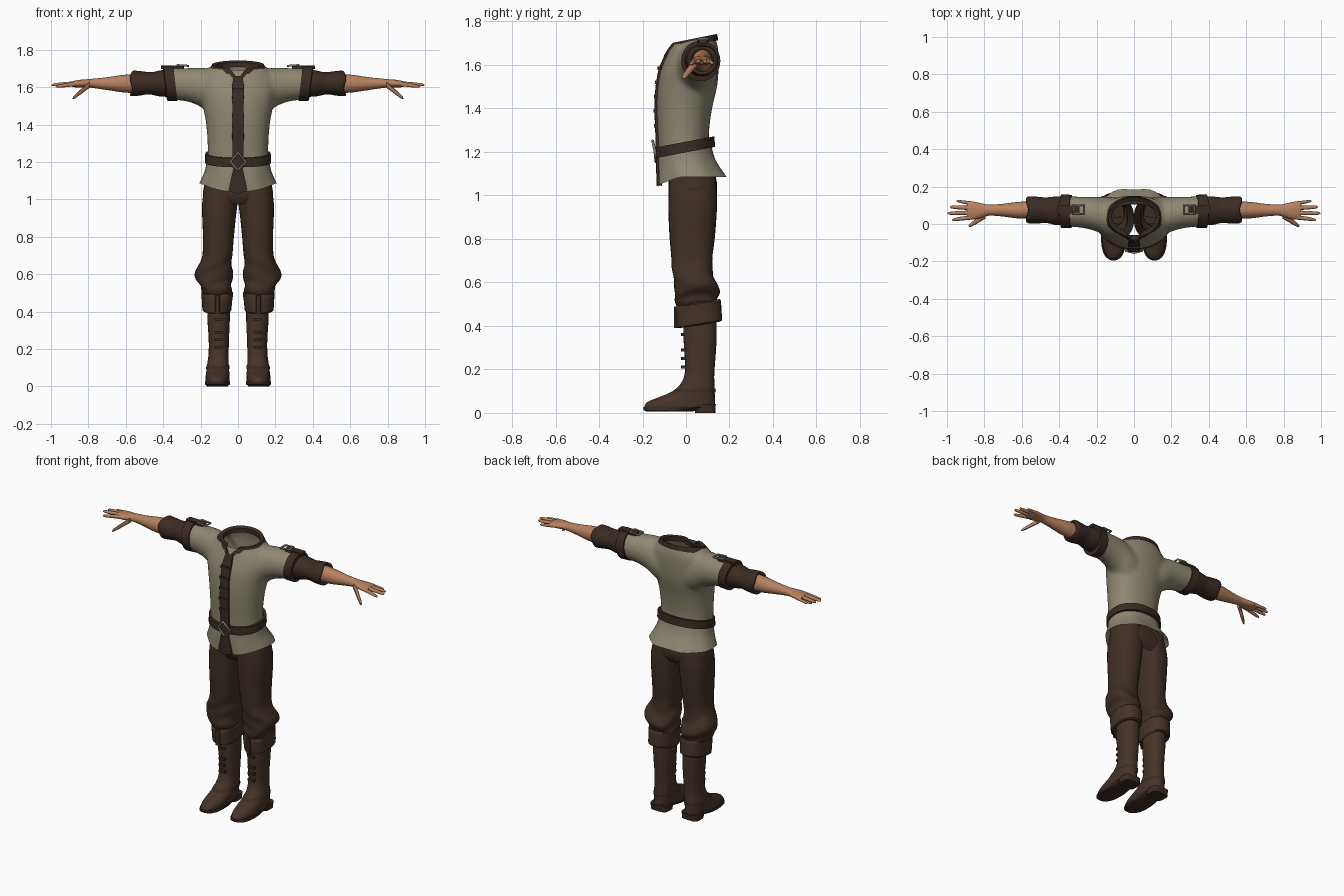
import bpy, bmesh, math
from mathutils import Vector


def material(name, rgb):
    m = bpy.data.materials.new(name)
    m.diffuse_color = (*rgb, 1)
    return m


TAN = material("linen_tan", (0.27, 0.245, 0.165))
BROWN = material("trouser_brown", (0.050, 0.029, 0.020))
BOOT = material("boot_leather", (0.060, 0.034, 0.022))
DARK = material("dark_leather", (0.042, 0.024, 0.017))
SKIN = material("skin", (0.47, 0.22, 0.115))
METAL = material("buckle_metal", (0.22, 0.23, 0.19))


def finish(name, bm, mat, mirror=False):
    bmesh.ops.recalc_face_normals(bm, faces=bm.faces)
    me = bpy.data.meshes.new(name)
    bm.to_mesh(me)
    bm.free()
    me.materials.append(mat)
    ob = bpy.data.objects.new(name, me)
    bpy.context.collection.objects.link(ob)
    if mirror:
        ob.modifiers.new("mirror", 'MIRROR').use_mirror_merge = False
    return ob


def refine(rings, sub):
    """Catmull-Rom interpolation between cross-sections."""
    rs = [Vector(r) for r in rings]
    out = []
    for i in range(len(rs) - 1):
        a, b, c, d = rs[max(i - 1, 0)], rs[i], rs[i + 1], rs[min(i + 2, len(rs) - 1)]
        for k in range(sub):
            t = k / sub
            out.append(0.5 * (2 * b + (c - a) * t + (2 * a - 5 * b + 4 * c - d) * t * t
                              + (3 * b - a - 3 * c + d) * t ** 3))
    return out + [rs[-1]]


def loft(name, mat, rings, n=32, p=2.0, axis='z', caps=(0, 0), sub=3, mirror=False, warp=None):
    """Superellipse rings (t, a0, a1, b0, b1); a, b are x, y along z or y, z along x."""
    bm = bmesh.new()
    rows = []
    for t, a0, a1, b0, b1 in refine(rings, sub):
        row = []
        for k in range(n):
            ang = 2 * math.pi * k / n
            c, s = math.cos(ang), math.sin(ang)
            a = (a0 + a1) / 2 + (a1 - a0) / 2 * math.copysign(abs(c) ** (2 / p), c)
            b = (b0 + b1) / 2 + (b1 - b0) / 2 * math.copysign(abs(s) ** (2 / p), s)
            co = Vector((a, b, t)) if axis == 'z' else Vector((t, a, b))
            if warp:
                warp(co, ang)
            row.append(bm.verts.new(co))
        rows.append(row)
    for r, q in zip(rows, rows[1:]):
        for k in range(n):
            bm.faces.new((r[k], r[(k + 1) % n], q[(k + 1) % n], q[k]))
    for cap, row in zip(caps, (rows[0], rows[-1])):
        if cap:
            bm.faces.new(row)
    return finish(name, bm, mat, mirror)


def box(name, mat, lo, hi, mirror=False):
    return loft(name, mat, [(lo[2], lo[0], hi[0], lo[1], hi[1]), (hi[2], lo[0], hi[0], lo[1], hi[1])],
                n=16, p=10, caps=(1, 1), sub=1, mirror=mirror)


def frame(name, mat, pts, radius, mirror=False):
    """Closed bar frame such as a buckle."""
    cu = bpy.data.curves.new(name, 'CURVE')
    cu.dimensions = '3D'
    cu.bevel_depth, cu.bevel_resolution = radius, 1
    sp = cu.splines.new('POLY')
    sp.points.add(len(pts) - 1)
    for q, co in zip(sp.points, pts):
        q.co = (*co, 1)
    sp.use_cyclic_u = True
    cu.materials.append(mat)
    ob = bpy.data.objects.new(name, cu)
    bpy.context.collection.objects.link(ob)
    if mirror:
        ob.modifiers.new("mirror", 'MIRROR')
    return ob


# Shirt: torso and sleeve volumes fused, then opened at neck, waist and cuffs
torso = [(1.17, .165, -.125, .112), (1.28, .162, -.13, .105), (1.40, .17, -.135, .12),
         (1.50, .188, -.13, .143), (1.58, .205, -.115, .15), (1.65, .20, -.085, .15),
         (1.69, .17, -.065, .145), (1.72, .137, -.052, .135), (1.76, .12, -.04, .12)]
shirt = loft("shirt", TAN, [(z, -w, w, a, b) for z, w, a, b in torso], n=48, p=2.2, caps=(1, 1))
half = [(.06, -.07, .14, 1.42, 1.68), (.14, -.06, .145, 1.45, 1.695), (.20, -.04, .145, 1.495, 1.705),
        (.28, -.02, .146, 1.525, 1.702), (.40, -.012, .15, 1.535, 1.702)]
arms = loft("sleeves", TAN, [(-r[0], *r[1:]) for r in reversed(half)] + half, axis='x', caps=(1, 1))
bpy.ops.object.select_all(action='DESELECT')
arms.select_set(True)
shirt.select_set(True)
bpy.context.view_layer.objects.active = shirt
bpy.ops.object.join()
rem = shirt.modifiers.new("fuse", 'REMESH')
rem.mode, rem.voxel_size = 'VOXEL', 0.011
sm = shirt.modifiers.new("relax", 'SMOOTH')
sm.factor, sm.iterations = 0.5, 8
for m in ("fuse", "relax"):
    bpy.ops.object.modifier_apply(modifier=m)
bm = bmesh.new()
bm.from_mesh(shirt.data)
for co, no in (((0, .03, 1.71), (0, -.2, 1)), ((0, 0, 1.205), (0, .19, -1)),
               ((.37, 0, 0), (1, 0, 0)), ((-.37, 0, 0), (-1, 0, 0))):
    bmesh.ops.bisect_plane(bm, geom=bm.verts[:] + bm.edges[:] + bm.faces[:],
                           plane_co=co, plane_no=no, clear_outer=True)
bm.to_mesh(shirt.data)
bm.free()
if not shirt.data.materials:
    shirt.data.materials.append(TAN)


# Collar with a small front notch
def collar_shape(v, ang):
    v.z += .2 * (v.y - .04)
    if v.y < 0:
        k = max(0, 1 - abs(v.x) / .045)
        v.z -= .055 * k
        v.y -= .032 * k


loft("collar", DARK, [(1.692, -.157, .157, -.079, .148), (1.722, -.138, .138, -.068, .143),
                      (1.716, -.118, .118, -.045, .125), (1.69, -.118, .118, -.045, .125)],
     n=64, sub=1, warp=collar_shape)


# Shirt skirt below the belt
def hem(v, ang):
    f = (v.z - 1.085) / .13
    v.z += .19 * v.y * f - .045 * (1 - f) * (max(0, -v.y) / .13) ** 2
    v.y += .005 * (1 - f) * math.sin(7 * ang)


loft("shirt_skirt", TAN, [(1.215, -.165, .165, -.127, .115), (1.15, -.178, .178, -.13, .138),
                          (1.085, -.207, .207, -.13, .19)], n=48, p=2.2, warp=hem)

# Front placket, buttons and lower flap
front = [(1.66, -.088, .022), (1.62, -.106, .03), (1.58, -.122, .032), (1.50, -.136, .03),
         (1.40, -.141, .032), (1.28, -.137, .03), (1.17, -.135, .03)]
loft("placket", DARK, [(z, -w, w, y - .004, y + .02) for z, y, w in front], n=16, p=8)
for z, y in ((1.585, -.125), (1.52, -.138), (1.455, -.142), (1.39, -.145), (1.32, -.143)):
    box("placket_tab", DARK, (-.033, y - .005, z - .008), (.033, y + .01, z + .008))
loft("placket_flap", DARK, [(1.19, -.018, .018, -.137, -.11), (1.12, -.034, .034, -.137, -.11),
                            (1.04, -.05, .05, -.136, -.11)], n=16, p=8, sub=1, caps=(1, 1),
     warp=lambda v, a: setattr(v, 'z', v.z + .4 * abs(v.x) * (v.z < 1.06) - .012 * (v.z < 1.06)))


# Belt and diamond buckle
def slope(v, ang):
    v.z += .19 * v.y


loft("belt", DARK, [(1.198, -.166, .166, -.128, .12), (1.198, -.177, .177, -.139, .134),
                    (1.247, -.175, .175, -.139, .130), (1.247, -.162, .162, -.128, .11)],
     n=48, p=2.2, sub=1, warp=slope)
frame("belt_buckle", METAL, [(0, -.138, 1.155), (.042, -.143, 1.202), (0, -.153, 1.25), (-.042, -.143, 1.202)], .007)

# Arms: shoulder band, lower sleeve, forearm
loft("arm_band", DARK, [(.335, -.01, .147, 1.54, 1.70), (.335, -.02, .156, 1.527, 1.710),
                        (.388, -.022, .158, 1.525, 1.712), (.392, .0, .14, 1.55, 1.69)],
     axis='x', sub=1, mirror=True, warp=lambda v, a: setattr(v, 'x', v.x + .12 * (v.z - 1.62)))
loft("lower_sleeve", DARK, [(.37, -.006, .146, 1.548, 1.695), (.42, -.005, .147, 1.552, 1.69),
                            (.47, .006, .142, 1.562, 1.68), (.52, .002, .146, 1.555, 1.685),
                            (.565, .004, .147, 1.552, 1.688), (.572, .02, .13, 1.565, 1.675),
                            (.555, .03, .12, 1.575, 1.665)], axis='x', mirror=True,
     warp=lambda v, a: setattr(v, 'x', v.x + .006 * math.sin(3 * a)))
loft("forearm", SKIN, [(.54, .03, .122, 1.567, 1.672), (.62, .03, .118, 1.573, 1.665),
                       (.70, .04, .108, 1.585, 1.653), (.77, .045, .103, 1.595, 1.646),
                       (.80, .038, .107, 1.598, 1.643), (.84, .026, .116, 1.598, 1.64),
                       (.875, .024, .122, 1.600, 1.634), (.893, .03, .12, 1.606, 1.628)],
     n=24, axis='x', caps=(0, 1), mirror=True)

# Fingers and thumb: (base x, y, z), (tip x, y, z), radius
digits = [((.87, .036, 1.617), (.973, .022, 1.603), .011), ((.87, .060, 1.620), (.997, .057, 1.612), .0115),
          ((.87, .085, 1.619), (.985, .091, 1.612), .011), ((.86, .109, 1.616), (.948, .123, 1.607), .0095),
          ((.795, .045, 1.612), (.884, -.012, 1.540), .015)]
for i, (a, b, r) in enumerate(digits):
    a, b = Vector(a), Vector(b)

    def along(v, ang, a=a, b=b):
        t = (v.x - a.x) / (b.x - a.x)
        v.y += a.y + (b.y - a.y) * t
        v.z += a.z + (b.z - a.z) * t

    stops = [(0, 1.15), (.3, 1), (.55, .95), (.85, .75), (.96, .5), (1, .1)]
    loft("thumb" if i == 4 else "finger", SKIN,
         [(a.x + (b.x - a.x) * t, -r * s, r * s, -r * s, r * s) for t, s in stops],
         n=10, axis='x', sub=2, caps=(1, 1), mirror=True, warp=along)

# Shoulder straps with buckles
box("shoulder_strap", DARK, (.29, .055, 1.698), (.412, .10, 1.716), True)
frame("strap_buckle", METAL, [(.265, .055, 1.714), (.325, .055, 1.718), (.325, .10, 1.718), (.265, .10, 1.714)],
      .006, True)


# Trousers: seat and gathered legs
def folds(v, ang):
    k = max(0, min(1, (.72 - v.z) / .08))
    v.z += .014 * k * math.sin(2 * ang + 1)
    v.y += .004 * k * math.sin(60 * v.z + 3 * ang)


loft("trouser_seat", BROWN, [(1.15, -.165, .165, -.10, .115), (1.08, -.18, .18, -.082, .138),
                             (1.02, -.186, .186, -.08, .142), (.975, -.15, .15, -.06, .12)], n=48, p=2.6)
loft("trouser_leg", BROWN, [(1.12, .0, .165, -.075, .13), (1.0, .001, .19, -.08, .143),
                            (.90, .012, .191, -.08, .14), (.80, .022, .187, -.075, .132),
                            (.70, .03, .19, -.066, .12), (.645, .036, .207, -.062, .127),
                            (.60, .026, .23, -.052, .142), (.565, .028, .228, -.05, .155),
                            (.53, .038, .20, -.056, .145), (.50, .032, .195, -.04, .142),
                            (.47, .05, .165, -.01, .135)], p=2.4, mirror=True, warp=folds)


# Boots: folded cuff, shaft with foot, sole, heel
def cuff_shape(v, ang):
    v.z += .16 * (v.y - .05)


loft("boot_cuff", BOOT, [(.47, .05, .165, -.02, .135), (.503, .04, .182, -.035, .148),
                         (.50, .026, .196, -.048, .16), (.45, .032, .192, -.046, .163),
                         (.408, .036, .19, -.042, .166), (.405, .046, .175, -.02, .145),
                         (.43, .05, .16, -.01, .135)], p=2.3, sub=2, mirror=True, warp=cuff_shape)
box("cuff_tab", DARK, (.097, -.056, .39), (.122, -.02, .49), True)
loft("boot", BOOT, [(.46, .045, .163, -.012, .14), (.35, .044, .163, -.012, .141),
                    (.26, .048, .157, -.006, .136), (.18, .05, .157, -.006, .13),
                    (.13, .05, .163, -.028, .131), (.095, .048, .168, -.07, .132),
                    (.07, .046, .171, -.13, .133), (.05, .045, .173, -.178, .134),
                    (.028, .046, .173, -.192, .134), (.022, .05, .17, -.188, .13)],
     p=2.3, caps=(0, 1), mirror=True)
loft("boot_sole", DARK, [(.026, .042, .177, -.196, .136), (.012, .043, .176, -.194, .05),
                         (.006, .05, .17, -.18, .03)], p=2.4, sub=1, caps=(1, 1), mirror=True)
loft("boot_heel", DARK, [(.04, .05, .17, .035, .137), (0, .053, .167, .042, .135)],
     p=4, sub=1, caps=(1, 1), mirror=True)
loft("ankle_seam", DARK, [(.112, .047, .167, -.045, .135), (.104, .045, .17, -.056, .137),
                          (.094, .045, .171, -.072, .136)], p=2.3, sub=1, mirror=True)
for z in (.21, .25, .29, .36):
    box("boot_lace", DARK, (.082, -.022, z - .007), (.126, .005, z + .007), True)

# Smooth shading with sharp creases
bpy.ops.object.select_all(action='DESELECT')
for ob in bpy.context.scene.objects:
    if ob.type == 'MESH':
        ob.select_set(True)
        bpy.context.view_layer.objects.active = ob
bpy.ops.object.shade_smooth_by_angle(angle=math.radians(40))
